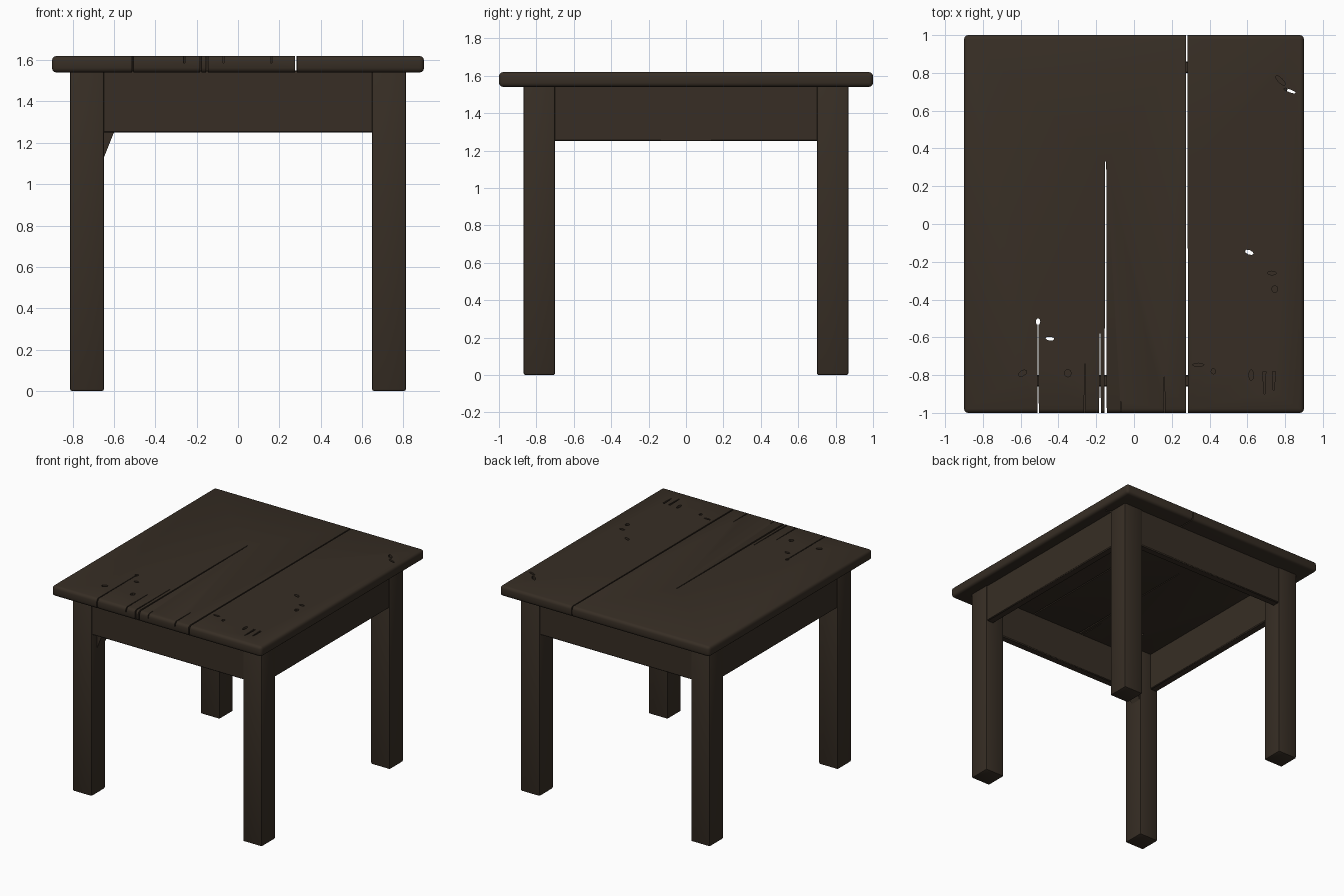
import bpy, bmesh, math
from mathutils import Vector

if "Cube" in bpy.data.objects:
    bpy.data.objects.remove(bpy.data.objects["Cube"])

wood = bpy.data.materials.new("dark brown wood")
wood.diffuse_color = (0.038, 0.027, 0.018, 1)
wood.use_nodes = True
wood.node_tree.nodes["Principled BSDF"].inputs["Base Color"].default_value = wood.diffuse_color


def mesh_object(name, bm):
    bmesh.ops.recalc_face_normals(bm, faces=bm.faces)
    me = bpy.data.meshes.new(name)
    bm.to_mesh(me)
    bm.free()
    me.materials.append(wood)
    ob = bpy.data.objects.new(name, me)
    bpy.context.collection.objects.link(ob)
    return ob


def prism(bm, points, lo, hi, axis):
    """Extrude a 2D outline along 'y' or 'z'."""
    def place(p, t):
        return (p[0], t, p[1]) if axis == 'y' else (p[0], p[1], t)
    a = [bm.verts.new(place(p, lo)) for p in points]
    b = [bm.verts.new(place(p, hi)) for p in points]
    n = len(points)
    bm.faces.new(a[::-1])
    bm.faces.new(b)
    for i in range(n):
        bm.faces.new((a[i], a[(i + 1) % n], b[(i + 1) % n], b[i]))


def smooth(ob, angle=40):
    bpy.ops.object.select_all(action='DESELECT')
    ob.select_set(True)
    bpy.context.view_layer.objects.active = ob
    bpy.ops.object.shade_smooth_by_angle(angle=math.radians(angle))


def box(name, x0, x1, y0, y1, z0, z1, bevel, segments=2):
    bm = bmesh.new()
    prism(bm, [(x0, y0), (x1, y0), (x1, y1), (x0, y1)], z0, z1, 'z')
    bmesh.ops.bevel(bm, geom=bm.edges[:], offset=bevel, segments=segments,
                    profile=0.5, affect='EDGES')
    return mesh_object(name, bm)


# Tabletop slab with rounded rim
top = box("tabletop", -0.9, 0.9, -1.0, 1.0, 1.54, 1.62, 0.022, 3)

# Cracks and holes: (x, y start, y end, half width at start, at end, depth z)
cracks = [
    (0.28, -1.1, 1.1, 0.005, 0.004, 1.5),
    (-0.15, -1.1, 0.33, 0.006, 0.003, 1.5),
    (-0.18, -1.1, -0.58, 0.005, 0.002, 1.5),
    (-0.508, -1.1, -0.53, 0.004, 0.003, 1.5),
    (-0.26, -1.1, -0.74, 0.005, 0.002, 1.585),
    (0.16, -1.1, -0.81, 0.005, 0.002, 1.585),
    (-0.07, -1.1, -0.94, 0.004, 0.002, 1.585),
    (0.69, -0.90, -0.78, 0.003, 0.008, 1.595),
    (0.74, -0.88, -0.78, 0.003, 0.008, 1.595),
]
# Knots: (x, y, half length, half width, angle, depth z)
knots = [
    (-0.508, -0.517, 0.012, 0.018, 0, 1.5),
    (-0.445, -0.607, 0.024, 0.010, -5, 1.5),
    (0.61, -0.15, 0.024, 0.012, -20, 1.5),
    (0.825, 0.705, 0.035, 0.008, -20, 1.5),
    (0.775, 0.76, 0.035, 0.012, -45, 1.6),
    (0.73, -0.26, 0.025, 0.010, 0, 1.6),
    (0.745, -0.345, 0.016, 0.018, 0, 1.6),
    (-0.59, -0.79, 0.025, 0.014, 30, 1.6),
    (-0.35, -0.79, 0.018, 0.020, 0, 1.6),
    (0.34, -0.745, 0.030, 0.008, 0, 1.6),
    (0.42, -0.78, 0.012, 0.014, 0, 1.6),
    (0.62, -0.80, 0.012, 0.030, 0, 1.6),
]
bm = bmesh.new()
for x, y0, y1, w0, w1, z in cracks:
    prism(bm, [(x - w0, y0), (x + w0, y0), (x + w1, y1), (x - w1, y1)], z, 1.7, 'z')
for x, y, a, b, deg, z in knots:
    ca, sa = math.cos(math.radians(deg)), math.sin(math.radians(deg))
    pts = []
    for i in range(8):
        u = a * math.cos(i * math.pi / 4)
        v = b * math.sin(i * math.pi / 4)
        pts.append((x + u * ca - v * sa, y + u * sa + v * ca))
    prism(bm, pts, z, 1.7, 'z')
cutter = mesh_object("crack_cutter", bm)
cutter.hide_render = True

mod = top.modifiers.new("cracks", 'BOOLEAN')
mod.operation = 'DIFFERENCE'
mod.solver = 'EXACT'
mod.use_self = True
mod.object = cutter
bpy.context.view_layer.objects.active = top
bpy.ops.object.modifier_apply(modifier=mod.name)
bpy.data.objects.remove(cutter)
smooth(top)

# Four square legs
for fy, yn in ((-1, "front"), (1, "back")):
    for sx, xn in ((-1, "left"), (1, "right")):
        xs = sorted((sx * 0.648, sx * 0.812))
        ys = sorted((fy * 0.70, fy * 0.868))
        smooth(box(f"{yn}_{xn}_leg", *xs, *ys, 0.0, 1.55, 0.01))

# Apron boards between the legs, just inside the leg faces
for s, yn, xn in ((-1, "front", "left"), (1, "back", "right")):
    ys = sorted((s * 0.80, s * 0.86))
    smooth(box(f"{yn}_apron", -0.66, 0.66, *ys, 1.25, 1.55, 0.006, 1))
    xs = sorted((s * 0.745, s * 0.805))
    smooth(box(f"{xn}_apron", *xs, -0.71, 0.71, 1.25, 1.55, 0.006, 1))

# Small corner gusset on the front left leg
bm = bmesh.new()
prism(bm, [(-0.66, 1.10), (-0.60, 1.25), (-0.60, 1.27), (-0.66, 1.27)], -0.80, -0.71, 'y')
mesh_object("corner_gusset", bm)
